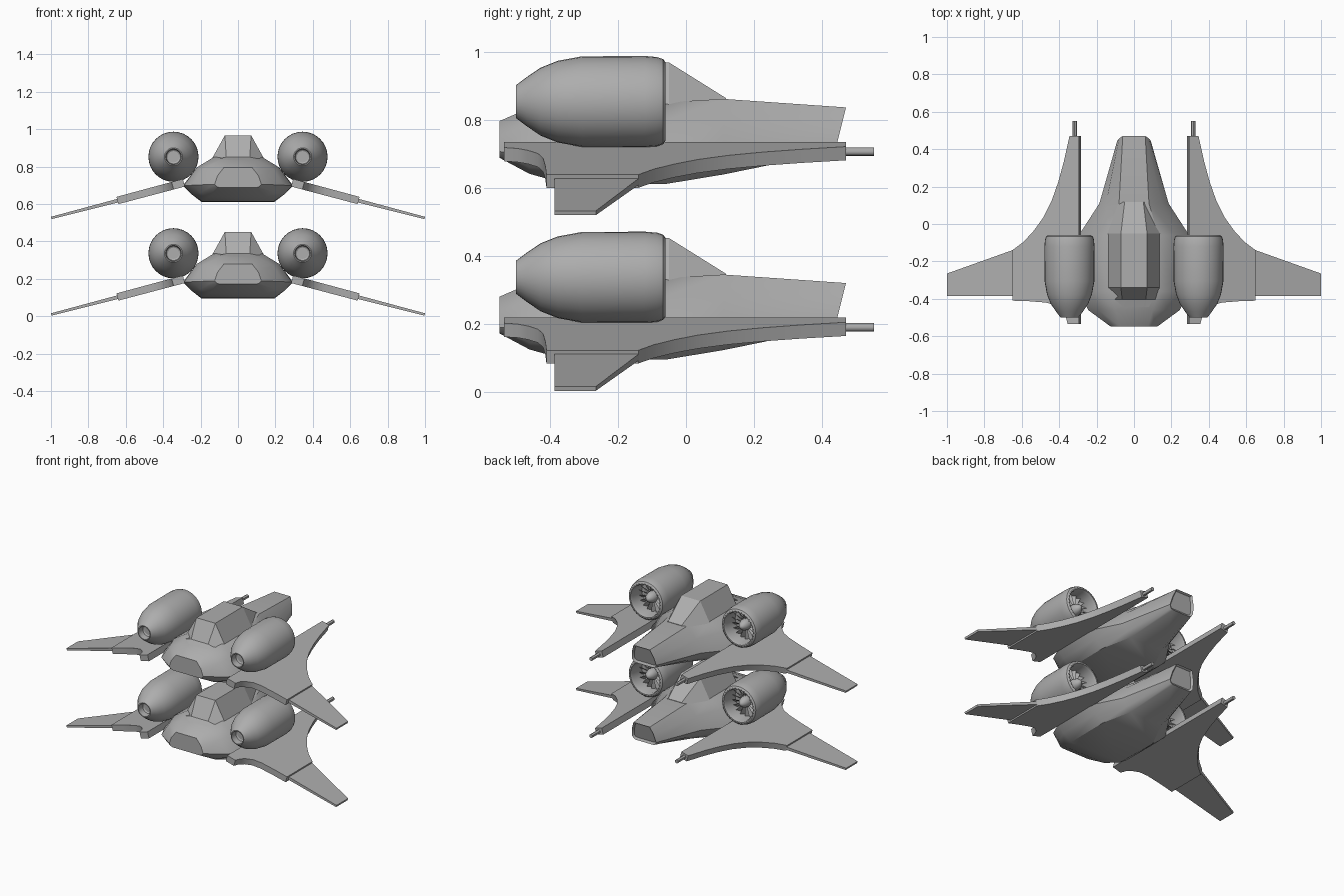
import bpy, bmesh, math

if "Cube" in bpy.data.objects:
    bpy.data.objects.remove(bpy.data.objects["Cube"])

GREY = bpy.data.materials.new("hull grey")
GREY.diffuse_color = (0.42, 0.42, 0.42, 1)
GREY.use_nodes = True
GREY.node_tree.nodes["Principled BSDF"].inputs["Base Color"].default_value = GREY.diffuse_color


def finish(bm, name, z0, angle=30):
    """Turn a bmesh into a grey object, raised to its ship's height."""
    bmesh.ops.recalc_face_normals(bm, faces=bm.faces)
    me = bpy.data.meshes.new(name)
    bm.to_mesh(me)
    bm.free()
    me.materials.append(GREY)
    ob = bpy.data.objects.new(name, me)
    bpy.context.collection.objects.link(ob)
    ob.location.z = z0
    bpy.ops.object.select_all(action='DESELECT')
    ob.select_set(True)
    bpy.context.view_layer.objects.active = ob
    bpy.ops.object.shade_smooth_by_angle(angle=math.radians(angle))
    return ob


def loft(rings):
    """Skin a list of equal-length rings and cap both ends."""
    bm = bmesh.new()
    vs = [[bm.verts.new(p) for p in r] for r in rings]
    n = len(rings[0])
    for a, b in zip(vs, vs[1:]):
        for i in range(n):
            j = (i + 1) % n
            bm.faces.new((a[i], a[j], b[j], b[i]))
    bm.faces.new(vs[0])
    last = bm.faces.new(vs[-1])
    return bm, last


def section(y, half, slant=0.0):
    """Symmetric ring from right-hand (x, z) points listed bottom to top."""
    pts = half + [(-x, z) for x, z in reversed(half)]
    return [(x, y + slant * (z - 0.32), z) for x, z in pts]


def lathe(profile, cx, cz, n=32):
    return loft([[(cx + r * math.cos(2 * math.pi * i / n), y,
                   cz + r * math.sin(2 * math.pi * i / n)) for i in range(n)]
                 for r, y in profile])[0]


SLOPE = 0.27


def wing_plate(outline, s, z_root, t_in, t_out):
    """Plate tilted down outwards; thickness is square to the tilt."""
    k = math.hypot(1, SLOPE)
    x0 = min(p[0] for p in outline)
    x1 = max(p[0] for p in outline)
    top, bot = [], []
    for x, y in outline:
        z = z_root - SLOPE * (x - 0.30)
        t = t_in + (t_out - t_in) * (x - x0) / (x1 - x0)
        top.append((s * x, y, z))
        bot.append((s * (x - t * SLOPE / k), y, z - t / k))
    return loft([bot, top])[0]


BODY = [
    (-0.548, [(.10, .172), (.115, .178), (.125, .19), (.11, .235), (.075, .28)], 0),
    (-0.46, [(.15, .125), (.20, .145), (.245, .185), (.19, .27), (.10, .318)], 0),
    (-0.36, [(.19, .097), (.25, .138), (.29, .182), (.22, .28), (.13, .335)], 0),
    (-0.06, [(.195, .095), (.25, .138), (.295, .182), (.22, .28), (.13, .335)], 0),
    (0.11, [(.12, .123), (.15, .15), (.185, .195), (.15, .28), (.08, .345)], 0),
    (0.47, [(.062, .19), (.078, .195), (.09, .215), (.08, .27), (.06, .32)], .25),
]
CABIN = [
    (-0.46, [(.10, .25), (.085, .315), (.05, .315)]),
    (-0.405, [(.125, .25), (.115, .325), (.063, .335)]),
    (-0.34, [(.148, .25), (.143, .32), (.07, .452)]),
    (-0.05, [(.148, .25), (.143, .32), (.07, .452)]),
    (0.118, [(.09, .25), (.085, .335), (.05, .347)]),
]
INNER_WING = [(.295, .47), (.345, .47), (.375, .335), (.405, .225), (.44, .125),
              (.485, .035), (.535, -.035), (.59, -.095), (.65, -.14), (.65, -.41),
              (.56, -.413), (.47, -.42), (.42, -.435), (.385, -.465), (.365, -.495),
              (.355, -.535), (.295, -.535)]
OUTER_WING = [(.62, -.13), (.65, -.14), (1, -.265), (1, -.386), (.62, -.386)]
NACELLE = [(.03, -.455), (.038, -.46), (.042, -.50), (.048, -.50), (.072, -.468),
           (.10, -.427), (.12, -.377), (.133, -.306), (.134, -.12), (.131, -.085),
           (.125, -.067), (.115, -.06), (.108, -.06), (.102, -.075), (.10, -.17),
           (.03, -.17)]
HUB = [(.036, -.172), (.036, -.13), (.028, -.105), (.014, -.088), (.003, -.083)]
EX, EZ = 0.345, 0.337

for ship, z0 in (("lower", 0.0), ("upper", 0.516)):
    # fuselage with a recessed panel in its slanted end
    bm, nose = loft([section(*b) for b in BODY])
    bmesh.ops.recalc_face_normals(bm, faces=bm.faces)
    bmesh.ops.inset_region(bm, faces=[nose], thickness=0.012, depth=-0.012)
    finish(bm, ship + "_fuselage", z0, 35)

    # raised cabin
    finish(loft([section(*c) for c in CABIN])[0], ship + "_cabin", z0, 10)

    for side, s in (("right", 1), ("left", -1)):
        tag = f"{ship}_{side}_"
        # wings
        finish(wing_plate(INNER_WING, s, 0.217, .042, .040), tag + "inner_wing", z0, 25)
        finish(wing_plate(OUTER_WING, s, 0.205, .020, .013), tag + "outer_wing", z0, 10)
        # gun barrel at the wing point
        finish(lathe([(.012, .44), (.012, .552)], s * .317, .19, 12), tag + "gun", z0)
        # engine shell and hub
        finish(lathe(NACELLE, s * EX, EZ), tag + "engine", z0)
        finish(lathe(HUB, s * EX, EZ, 20), tag + "engine_hub", z0, 40)
        # twisted fan blades
        bm = bmesh.new()
        n = 18
        for i in range(n):
            a = 2 * math.pi * i / n
            quad = [(.03, a, -.16), (.101, a, -.16),
                    (.101, a + .22, -.135), (.03, a + .22, -.135)]
            bm.faces.new([bm.verts.new((s * EX + r * math.cos(t), y,
                                        EZ + r * math.sin(t))) for r, t, y in quad])
        finish(bm, tag + "fan_blades", z0)
